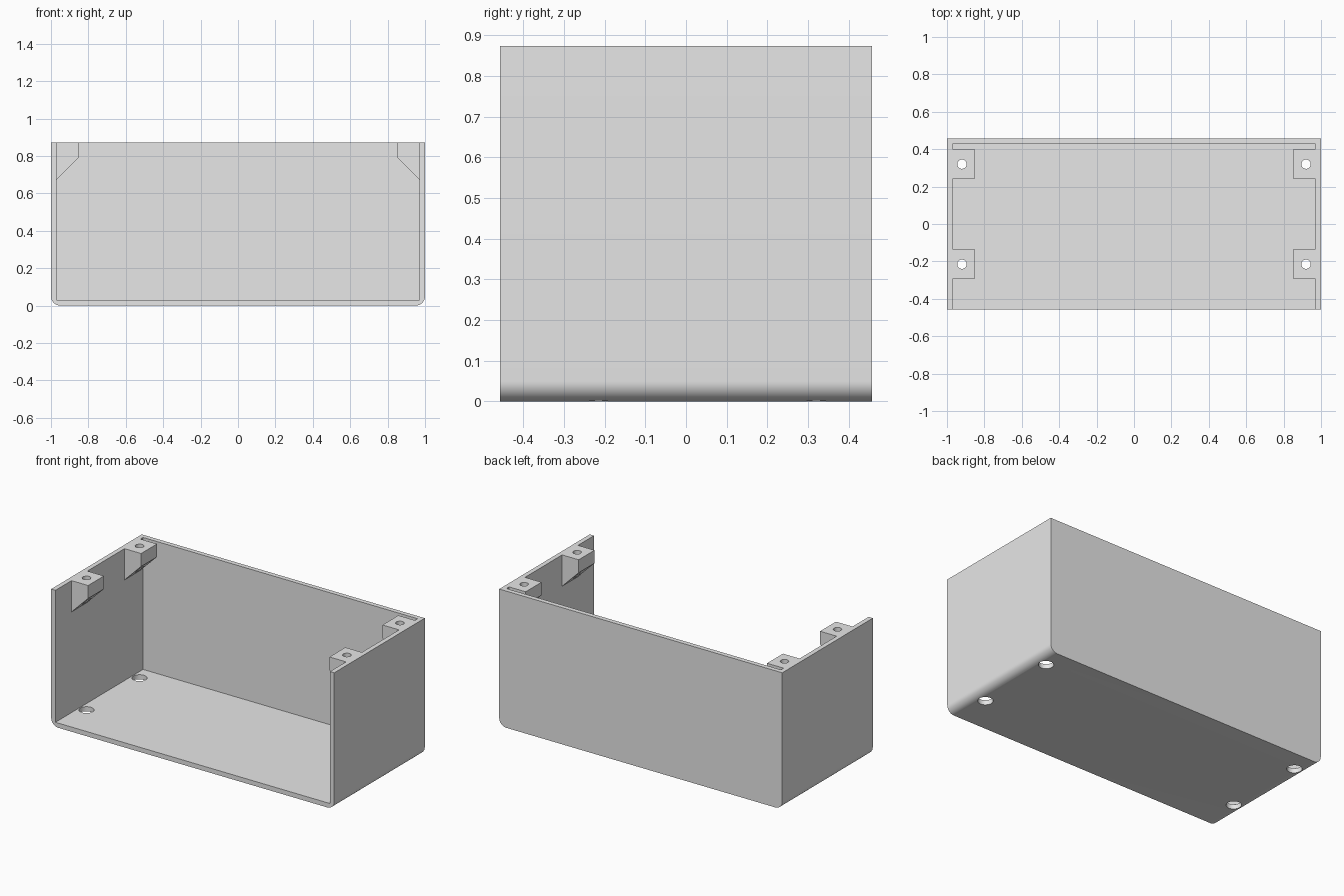
import bpy, bmesh, math

cube = bpy.data.objects.get("Cube")
if cube:
    bpy.data.objects.remove(cube, do_unlink=True)

W, D, H = 1.0, 0.457, 0.873      # half width, half depth, height
WALL, ROUND = 0.03, 0.05
INNER = W - WALL
BOSS_Y = (-0.215, 0.32)          # boss and screw hole centres
HOLE_X = 0.92

grey = bpy.data.materials.new("light grey")
grey.use_nodes = True
grey.diffuse_color = (0.8, 0.8, 0.8, 1)
grey.node_tree.nodes["Principled BSDF"].inputs["Base Color"].default_value = (0.8, 0.8, 0.8, 1)


def finish(name, bm):
    bmesh.ops.recalc_face_normals(bm, faces=bm.faces)
    mesh = bpy.data.meshes.new(name)
    bm.to_mesh(mesh)
    bm.free()
    mesh.materials.append(grey)
    ob = bpy.data.objects.new(name, mesh)
    bpy.context.collection.objects.link(ob)
    return ob


def prism(name, profile, y0, y1):
    """Extrude an (x, z) profile along y."""
    bm = bmesh.new()
    face = bm.faces.new([bm.verts.new((x, y0, z)) for x, z in profile])
    out = bmesh.ops.extrude_face_region(bm, geom=[face])
    verts = [v for v in out["geom"] if isinstance(v, bmesh.types.BMVert)]
    bmesh.ops.translate(bm, verts=verts, vec=(0, y1 - y0, 0))
    return finish(name, bm)


def cylinder(name, x, y, z0, z1, radius):
    bm = bmesh.new()
    bmesh.ops.create_cone(bm, cap_ends=True, segments=32, radius1=radius,
                          radius2=radius, depth=z1 - z0)
    bmesh.ops.translate(bm, verts=bm.verts, vec=(x, y, (z0 + z1) / 2))
    return finish(name, bm)


def combine(target, tool, operation):
    """Apply a boolean and discard the tool."""
    mod = target.modifiers.new(operation, "BOOLEAN")
    mod.operation, mod.solver, mod.object = operation, "EXACT", tool
    bpy.context.view_layer.objects.active = target
    bpy.ops.object.modifier_apply(modifier=mod.name)
    bpy.data.objects.remove(tool, do_unlink=True)


# Outer body with rounded lower side edges
arc = [(W - ROUND + ROUND * math.sin(a), ROUND - ROUND * math.cos(a))
       for a in (math.pi / 2 * i / 12 for i in range(13))]
right_half = arc + [(W, H)]
outline = right_half + [(-x, z) for x, z in reversed(right_half)]
case = prism("open_case", outline, -D, D)

# Cavity, open at the top and front
cavity = prism("cavity_cutter", [(-INNER, WALL), (INNER, WALL),
                                 (INNER, H + 1), (-INNER, H + 1)], -D - 1, D - WALL)
combine(case, cavity, "DIFFERENCE")

# Screw bosses with sloped undersides, and holes through boss and floor
boss_profile = [(0.853, H), (0.853, 0.79), (INNER, 0.673), (0.985, 0.673), (0.985, H)]
for side in (-1, 1):
    for y in BOSS_Y:
        boss = prism("screw_boss", [(side * x, z) for x, z in boss_profile],
                     y - 0.08, y + 0.08)
        combine(case, boss, "UNION")
        combine(case, cylinder("screw_cutter", side * HOLE_X, y, 0.5, 1, 0.025), "DIFFERENCE")
        combine(case, cylinder("floor_cutter", side * HOLE_X, y, -0.1, 0.1, 0.044), "DIFFERENCE")

bpy.ops.object.select_all(action="DESELECT")
case.select_set(True)
bpy.context.view_layer.objects.active = case
bpy.ops.object.shade_smooth_by_angle(angle=math.radians(30))
